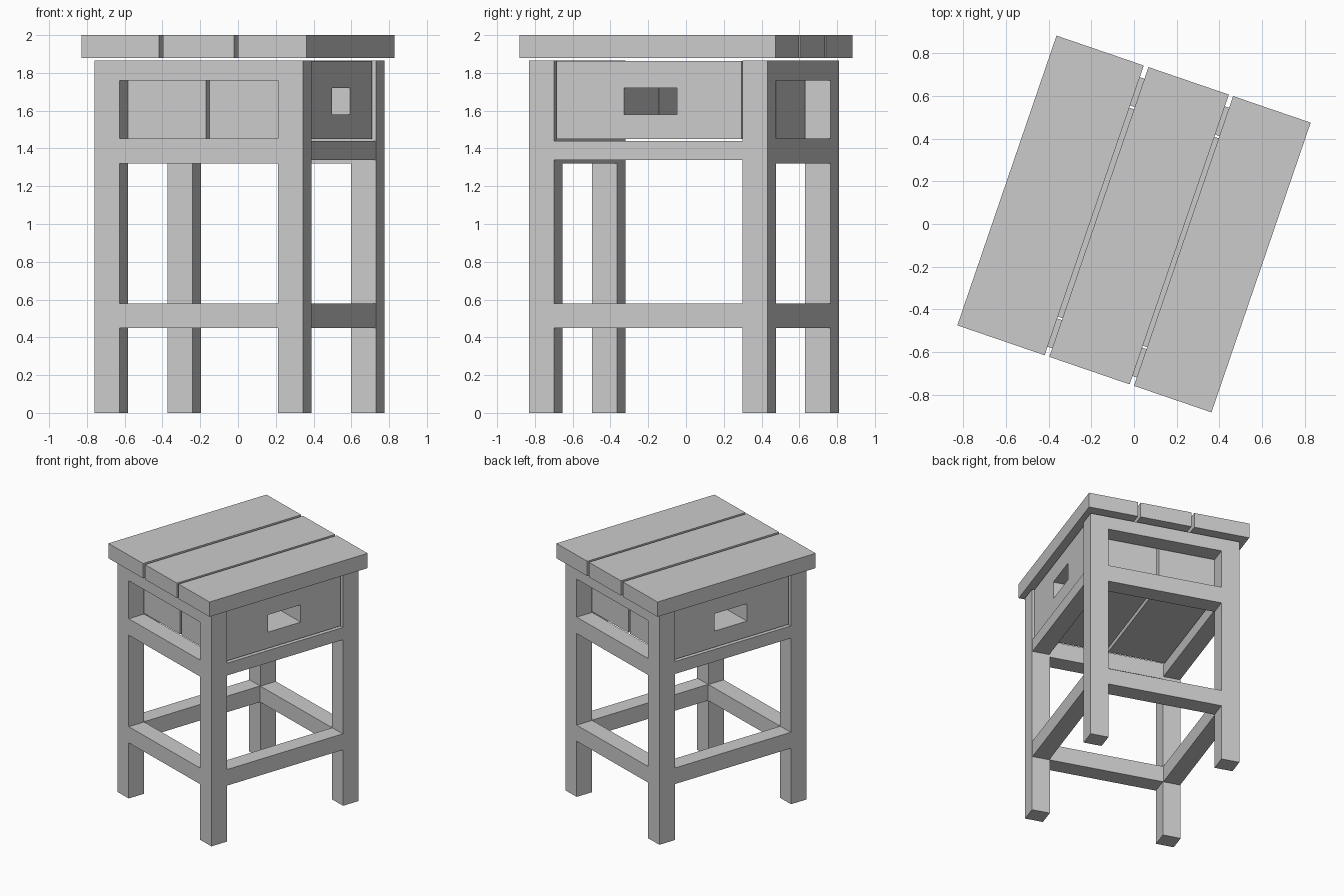
import bpy, bmesh, math
from mathutils import Matrix

if "Cube" in bpy.data.objects:
    bpy.data.objects.remove(bpy.data.objects["Cube"])

# the stool is turned about z; everything is laid out in its own axes
TURN = Matrix.Rotation(math.radians(-18.9), 4, 'Z')
CX, CY = 0.011, -0.008          # centre of the leg frame
LX, LY, LEG = 0.514, 0.597, 0.14


def finish(name, bm):
    bmesh.ops.recalc_face_normals(bm, faces=bm.faces)
    me = bpy.data.meshes.new(name)
    bm.to_mesh(me)
    bm.free()
    ob = bpy.data.objects.new(name, me)
    ob.matrix_world = TURN
    bpy.context.collection.objects.link(ob)
    return ob


def box(name, x, y, z):
    bm = bmesh.new()
    size = [b - a for a, b in (x, y, z)]
    mid = [(a + b) / 2 for a, b in (x, y, z)]
    bmesh.ops.create_cube(bm, size=1, matrix=Matrix.Translation(mid) @ Matrix.Diagonal((*size, 1)))
    return finish(name, bm)


def tunnel_block(name, x, y, z, hy, hz):
    # solid block with a rectangular slot running through it along x
    bm = bmesh.new()
    rings = []
    for px in x:
        for (a, b), (c, d) in ((y, z), (hy, hz)):
            rings.append([bm.verts.new((px, *p)) for p in ((a, c), (b, c), (b, d), (a, d))])
    for r, s in ((0, 1), (2, 3), (0, 2), (1, 3)):
        for i in range(4):
            j = (i + 1) % 4
            bm.faces.new((rings[r][i], rings[r][j], rings[s][j], rings[s][i]))
    return finish(name, bm)


# top planks
for i, (a, b) in enumerate(((-0.629, -0.197), (-0.174, 0.224), (0.245, 0.629))):
    box(f"top_plank_{i + 1}", (a, b), (-0.717, 0.717), (1.88, 2.0))

h = LEG / 2
for sy, end in ((-1, "front"), (1, "back")):
    y = CY + sy * LY
    ys = (y - h, y + h)
    # legs
    for sx, side in ((-1, "left"), (1, "right")):
        x = CX + sx * LX
        box(f"{end}_{side}_leg", (x - h, x + h), ys, (0, 1.865))
    # rails across the ends
    for label, z in (("low", (0.45, 0.58)), ("middle", (1.32, 1.453)), ("top", (1.76, 1.865))):
        box(f"{end}_{label}_rail", (CX - LX + h, CX + LX - h), ys, z)

for sx, side in ((-1, "left"), (1, "right")):
    x = CX + sx * LX
    # rails along the sides
    for label, z in (("low", (0.45, 0.58)), ("middle", (1.34, 1.44))):
        box(f"{side}_{label}_rail", (x - h + 0.004, x + h - 0.004),
            (CY - LY + h, CY + LY - h), z)
    # drawers back to back, each with a hand slot
    xs = sorted((CX + sx * 0.01, CX + sx * 0.566))
    tunnel_block(f"{side}_drawer", xs, (-0.526, 0.508), (1.45, 1.862),
                 (-0.148, 0.148), (1.58, 1.72))
